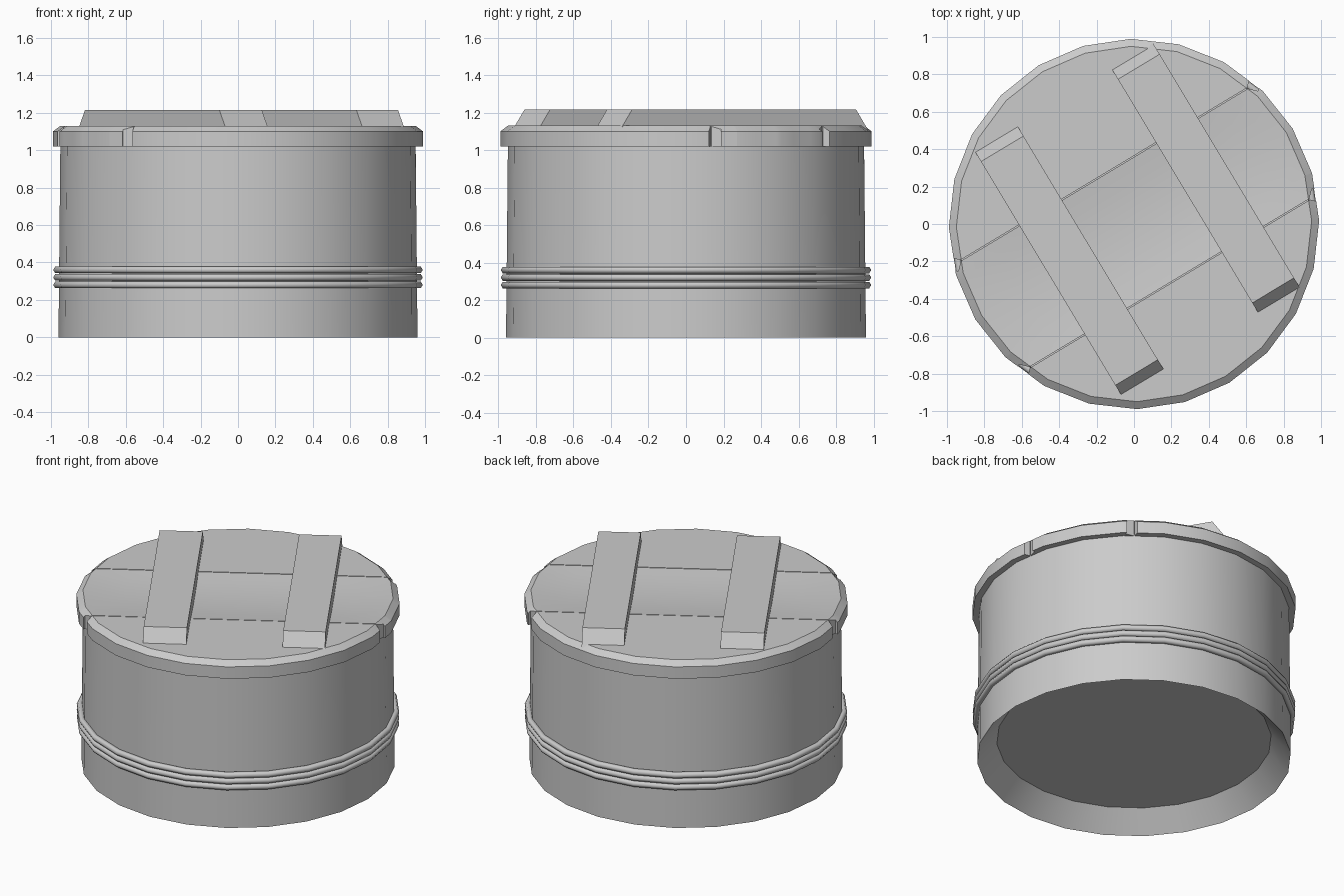
import bpy, bmesh
from math import radians, sin, cos, pi
from mathutils import Matrix, Vector

old = bpy.data.objects.get("Cube")
if old:
    bpy.data.objects.remove(old)

SIDES = 24
TURN = radians(31)          # direction of the lid boards
SEAMS = (-0.37, 0.31)       # seam offsets across the boards
LID_TOP = 1.13

grey = bpy.data.materials.new("plain grey")
grey.use_nodes = True
colour = (0.6, 0.6, 0.6, 1)
grey.diffuse_color = colour
grey.node_tree.nodes["Principled BSDF"].inputs["Base Color"].default_value = colour


def make(name, bm, smooth=30, turn=TURN):
    bmesh.ops.recalc_face_normals(bm, faces=bm.faces)
    mesh = bpy.data.meshes.new(name)
    bm.to_mesh(mesh)
    bm.free()
    mesh.materials.append(grey)
    ob = bpy.data.objects.new(name, mesh)
    ob.rotation_euler.z = turn
    bpy.context.collection.objects.link(ob)
    bpy.ops.object.select_all(action='DESELECT')
    ob.select_set(True)
    bpy.context.view_layer.objects.active = ob
    if smooth:
        bpy.ops.object.shade_smooth_by_angle(angle=radians(smooth))
    return ob


def lathe(profile):
    """Turned solid from (radius, height) points, capped at both ends."""
    bm = bmesh.new()
    rings = [[bm.verts.new((r * cos(2 * pi * i / SIDES), r * sin(2 * pi * i / SIDES), z))
              for i in range(SIDES)] for r, z in profile]
    for a, b in zip(rings, rings[1:]):
        for i in range(SIDES):
            j = (i + 1) % SIDES
            bm.faces.new((a[i], a[j], b[j], b[i]))
    bm.faces.new(rings[0])
    bm.faces.new(rings[-1])
    return bm


def cut(bm, co, no, clip=False):
    geom = bm.verts[:] + bm.edges[:] + bm.faces[:]
    res = bmesh.ops.bisect_plane(bm, geom=geom, dist=1e-5, plane_co=co, plane_no=no,
                                 clear_outer=clip)
    if clip:
        edges = [e for e in res["geom_cut"] if isinstance(e, bmesh.types.BMEdge)]
        bmesh.ops.holes_fill(bm, edges=edges, sides=0)


# Drum with a sloping recess underneath
make("drum_body", lathe([(0.84, 0.13), (0.96, 0), (0.95, 1.03)]))

# Three hoops round the drum
for n in range(3):
    bpy.ops.mesh.primitive_torus_add(major_segments=SIDES, minor_segments=6,
                                     major_radius=0.968, minor_radius=0.02,
                                     location=(0, 0, 0.28 + 0.04 * n), rotation=(0, 0, TURN))
    hoop = bpy.context.object
    hoop.name = f"hoop_{n + 1}"
    hoop.data.materials.append(grey)
    bpy.ops.object.shade_smooth_by_angle(angle=radians(70))

# Wedges that notch the rim at both ends of each seam
bm = bmesh.new()
for v in SEAMS:
    u = (0.985 ** 2 - v ** 2) ** 0.5
    for side in (-1, 1):
        m = (Matrix.Translation((side * u, v, 1.1)) @ Matrix.Rotation(pi / 4, 4, 'Z')
             @ Matrix.Diagonal((0.06, 0.06, 0.3, 1)))
        bmesh.ops.create_cube(bm, size=1, matrix=m)
cutter = make("notch_cutter", bm, 0)
cutter.hide_render = True
cutter.hide_viewport = True
cutter.display_type = 'WIRE'

# Lid boards: a chamfered disc split along the seams
low, high = SEAMS
gap = 0.003
for name, lo, hi in (("lid_front_board", None, low), ("lid_middle_board", low, high),
                     ("lid_back_board", high, None)):
    bm = lathe([(0.99, 1.02), (0.99, 1.1), (0.95, LID_TOP)])
    if hi is not None:
        cut(bm, (0, hi - gap, 0), (0, 1, 0), True)
    if lo is not None:
        cut(bm, (0, lo + gap, 0), (0, -1, 0), True)
    if name == "lid_middle_board":
        # Shallow dish along the middle board
        mid, half = (low + high) / 2, (high - low) / 2
        for k in range(-2, 3):
            cut(bm, (0, mid + half * k / 3, 0), (0, 1, 0))
        for k in range(-2, 3):
            cut(bm, (k * 0.35, 0, 0), (1, 0, 0))
        for p in bm.verts:
            if p.co.z > LID_TOP - 0.001 and p.co.xy.length < 0.93:
                across = (p.co.y - mid) / half
                p.co.z -= 0.022 * max(0, 1 - across ** 2)
    board = make(name, bm, 25)
    mod = board.modifiers.new("rim_notches", 'BOOLEAN')
    mod.object = cutter
    mod.operation = 'DIFFERENCE'
    mod.solver = 'EXACT'

# Two cross bars with sloping ends
for name, u, width in (("left_cross_bar", 0.455, 0.26), ("right_cross_bar", -0.397, 0.265)):
    bm = bmesh.new()
    bmesh.ops.create_cube(bm, size=1, matrix=Matrix.Translation((u, 0.01, 1.16))
                          @ Matrix.Diagonal((width, 1.545, 0.11, 1)))
    for p in bm.verts:
        if p.co.z > 1.16:
            p.co.y -= 0.075 if p.co.y > 0 else -0.075
    make(name, bm, 0)
